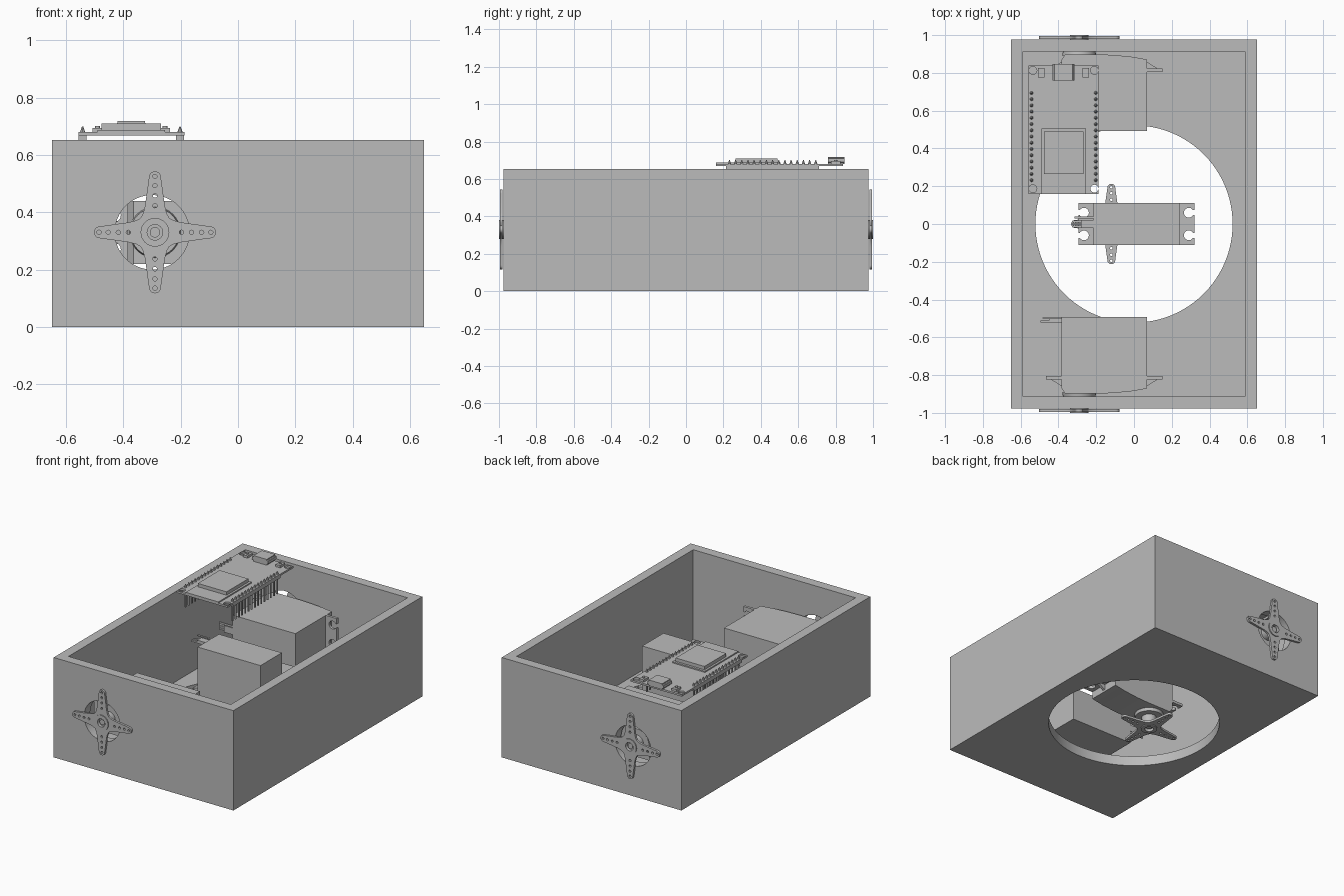
import bpy, bmesh
from math import sin, cos, pi, radians
from mathutils import Matrix, Vector

if "Cube" in bpy.data.objects:
    bpy.data.objects.remove(bpy.data.objects["Cube"])

grey = bpy.data.materials.new("plain grey")
grey.use_nodes = True
COLOUR = (0.5, 0.5, 0.5, 1)
grey.diffuse_color = COLOUR
grey.node_tree.nodes["Principled BSDF"].inputs["Base Color"].default_value = COLOUR


def add(name, mesh, matrix=None):
    obj = bpy.data.objects.new(name, mesh)
    bpy.context.collection.objects.link(obj)
    if matrix:
        obj.matrix_world = matrix
    if not mesh.materials:
        mesh.materials.append(grey)
    return obj


def from_bmesh(name, bm):
    mesh = bpy.data.meshes.new(name)
    bm.to_mesh(mesh)
    bm.free()
    return mesh


def block(bm, x0, x1, y0, y1, z0, z1):
    size = Matrix.Diagonal((x1 - x0, y1 - y0, z1 - z0, 1))
    mid = Vector((x0 + x1, y0 + y1, z0 + z1)) / 2
    bmesh.ops.create_cube(bm, size=1, matrix=Matrix.Translation(mid) @ size)


def rod(bm, x, y, z0, z1, r0, r1=None, sides=32):
    bmesh.ops.create_cone(bm, cap_ends=True, segments=sides, radius1=r0,
                          radius2=r0 if r1 is None else r1, depth=z1 - z0,
                          matrix=Matrix.Translation((x, y, (z0 + z1) / 2)))


def prism(bm, points, y0, y1):
    """Extrude an x-z outline along y."""
    face = bm.faces.new([bm.verts.new((x, y0, z)) for x, z in points])
    out = bmesh.ops.extrude_face_region(bm, geom=[face])["geom"]
    moved = [v for v in out if isinstance(v, bmesh.types.BMVert)]
    bmesh.ops.translate(bm, verts=moved, vec=(0, y1 - y0, 0))
    bmesh.ops.recalc_face_normals(bm, faces=bm.faces)


def ring(x, y, r, n=16, start=0, sweep=2 * pi):
    return [(x + r * cos(start + sweep * i / n), y + r * sin(start + sweep * i / n))
            for i in range(n)]


def plate(name, outlines, z0, z1):
    """Flat sheet from an outline followed by its holes."""
    curve = bpy.data.curves.new(name, "CURVE")
    curve.dimensions = "2D"
    curve.fill_mode = "BOTH"
    curve.extrude = (z1 - z0) / 2
    for points in outlines:
        spline = curve.splines.new("POLY")
        spline.points.add(len(points) - 1)
        spline.use_cyclic_u = True
        for p, (x, y) in zip(spline.points, points):
            p.co = (x, y, 0, 1)
    temp = bpy.data.objects.new(name, curve)
    bpy.context.collection.objects.link(temp)
    bpy.context.view_layer.update()
    mesh = bpy.data.meshes.new_from_object(temp)
    bpy.data.objects.remove(temp)
    mesh.transform(Matrix.Translation((0, 0, (z0 + z1) / 2)))
    bm = bmesh.new()
    bm.from_mesh(mesh)
    bmesh.ops.remove_doubles(bm, verts=bm.verts, dist=1e-5)
    bmesh.ops.recalc_face_normals(bm, faces=bm.faces)
    bm.to_mesh(mesh)
    bm.free()
    return mesh


def cut(target, bm):
    cutter = add("cutter", from_bmesh("cutter", bm))
    cutter.hide_render = True
    mod = target.modifiers.new("cut", "BOOLEAN")
    mod.object = cutter
    mod.solver = "EXACT"
    bpy.context.view_layer.objects.active = target
    bpy.ops.object.modifier_apply(modifier=mod.name)
    bpy.data.objects.remove(cutter)


# Open case with a large floor hole and a shaft hole at each end
SHAFT_X, SHAFT_Z = -0.29, 0.33
bm = bmesh.new()
block(bm, -0.65, 0.65, -0.976, 0.976, 0, 0.653)
case = add("case", from_bmesh("case", bm))
bm = bmesh.new()
block(bm, -0.587, 0.587, -0.913, 0.913, 0.065, 0.8)
cut(case, bm)
bm = bmesh.new()
rod(bm, 0, 0, -0.1, 0.2, 0.522, sides=96)
cut(case, bm)
bm = bmesh.new()
rod(bm, 0, 0, -1.2, 1.2, 0.13, sides=64)
bmesh.ops.transform(bm, verts=bm.verts,
                    matrix=Matrix.Translation((-0.3, 0, SHAFT_Z)) @ Matrix.Rotation(pi / 2, 4, "X"))
cut(case, bm)

# Motor body: local origin is on the shaft axis at the rear face, shaft along +z
L, R, W = -0.095, 0.36, 0.11
bm = bmesh.new()
prism(bm, [(L, 0), (R, 0), (R, 0.378), (0.28, 0.392), (0.18, 0.402),
           (0.1, 0.405), (L + 0.02, 0.405), (L, 0.375)], -W, W)
for edge, way in ((L, -1), (R, 1)):
    prism(bm, [(edge, 0.33), (edge + way * 0.055, 0.33), (edge, 0.365)], -0.008, 0.008)
rod(bm, 0, 0, 0.4, 0.425, 0.09, 0.085)
rod(bm, 0, 0, 0.42, 0.487, 0.045)
body_mesh = from_bmesh("motor_body", bm)

# Mounting ears with open screw slots
ear = []
for way in (1, -1):
    tip = (R + 0.08) if way == 1 else (L - 0.08)
    ear.append((tip, -W * way))
    for s in (-0.06, 0.06):
        cx, cy = tip - way * 0.03, s * way
        hole = ring(cx, cy, 0.026, 16, radians(-30) + (0 if way == 1 else pi), radians(-300))
        end = (cx + way * 0.0225, cy + way * 0.013)
        ear += [(tip, cy - way * 0.013)] + hole + [end, (tip, cy + way * 0.013)]
    ear.append((tip, W * way))
ear_mesh = plate("mounting_ears", [ear], 0.313, 0.33)

# Cable stub: strain relief and three wires
bm = bmesh.new()
block(bm, L - 0.065, L, -0.022, 0.022, 0.006, 0.02)
for y in (-0.014, 0, 0.014):
    block(bm, L - 0.11, L, y - 0.005, y + 0.005, 0.018, 0.028)
block(bm, L - 0.1, L, -0.04, -0.028, 0.001, 0.008)
cable_mesh = from_bmesh("cable_stub", bm)

# Four-armed horn with rows of holes, and its hub
arm = [(0.05, -0.05), (0.064, -0.042), (0.09, -0.035), (0.19, -0.021)]
arm += ring(0.192, 0, 0.021, 10, -pi / 2, pi) + [(x, -y) for x, y in arm[:0:-1]]
outline, holes = [], []
for k in range(4):
    c, s = cos(k * pi / 2), sin(k * pi / 2)
    outline += [(x * c - y * s, x * s + y * c) for x, y in arm]
    holes += [ring(r * c, r * s, 0.0075, 12) for r in (0.093, 0.128, 0.163, 0.195)]
horn_mesh = plate("horn", [outline, ring(0, 0, 0.03, 32)] + holes, 0.487, 0.501)
hub_mesh = plate("horn_hub", [ring(0, 0, 0.05, 32), ring(0, 0, 0.027, 32)], 0.484, 0.507)
bm = bmesh.new()
rod(bm, 0, 0, 0.48, 0.497, 0.018)
screw_mesh = from_bmesh("horn_screw", bm)

# Three motors: through the front, through the back, and down through the floor
places = {"front": (SHAFT_X, -0.493, SHAFT_Z, 90),
          "back": (SHAFT_X, 0.493, SHAFT_Z, -90),
          "middle": (-0.12, 0, 0.507, 180)}
for where, (x, y, z, turn) in places.items():
    matrix = Matrix.Translation((x, y, z)) @ Matrix.Rotation(radians(turn), 4, "X")
    for mesh in (body_mesh, ear_mesh, cable_mesh, horn_mesh, hub_mesh, screw_mesh):
        add(where + "_" + mesh.name, mesh, matrix)

# Circuit board with corner holes
BX, BY = -0.3725, 0.5
HX, HY = 0.163, 0.313
rect = [(BX + sx * 0.185, BY + sy * 0.34) for sx, sy in ((-1, -1), (1, -1), (1, 1), (-1, 1))]
corners = [ring(BX + sx * HX, BY + sy * HY, 0.021) for sx in (-1, 1) for sy in (-1, 1)]
add("circuit_board", plate("circuit_board", [rect] + corners, 0.668, 0.68))

# Pin headers under both long edges
bm = bmesh.new()
for side in (-1, 1):
    x = BX + side * 0.17
    block(bm, x - 0.014, x + 0.014, 0.215, 0.71, 0.653, 0.668)
    for i in range(15):
        y = 0.232 + i * 0.033
        block(bm, x - 0.004, x + 0.004, y - 0.004, y + 0.004, 0.55, 0.68)
        rod(bm, x, y, 0.68, 0.7, 0.009, 0.002, 8)
add("pin_headers", from_bmesh("pin_headers", bm))

# Radio module, connector and push buttons on the board
bm = bmesh.new()
block(bm, BX - 0.118, BX + 0.118, 0.16, 0.505, 0.68, 0.688)
block(bm, BX - 0.104, BX + 0.104, 0.265, 0.49, 0.688, 0.71)
add("radio_module", from_bmesh("radio_module", bm))
bm = bmesh.new()
block(bm, BX - 0.058, BX + 0.058, 0.76, 0.848, 0.68, 0.718)
bmesh.ops.bevel(bm, geom=[e for e in bm.edges if abs((e.verts[0].co - e.verts[1].co).y) > 0.05],
                offset=0.01, segments=3, affect="EDGES")
add("connector", from_bmesh("connector", bm))
bm = bmesh.new()
for side in (-1, 1):
    x = BX + side * 0.118
    block(bm, x - 0.017, x + 0.017, 0.775, 0.825, 0.68, 0.695)
    rod(bm, x, 0.8, 0.695, 0.702, 0.009, sides=16)
add("push_buttons", from_bmesh("push_buttons", bm))

# Smooth the round surfaces only
for obj in bpy.context.collection.objects:
    obj.select_set(obj.type == "MESH")
bpy.context.view_layer.objects.active = case
bpy.ops.object.shade_smooth_by_angle(angle=radians(30))
